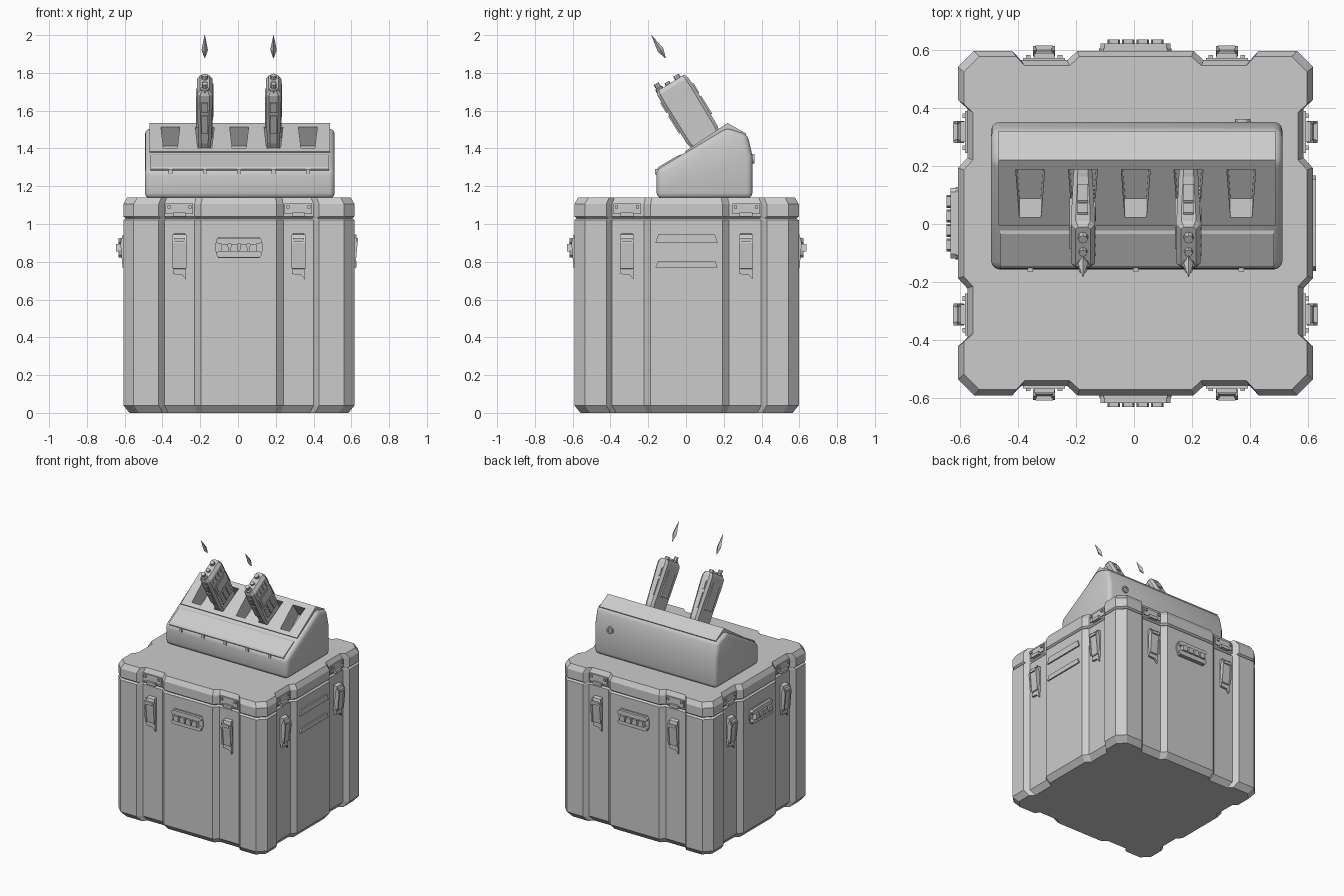
import bpy, bmesh, math
from mathutils import Matrix, Vector

if "Cube" in bpy.data.objects:
    bpy.data.objects.remove(bpy.data.objects["Cube"])


def make(name, lofts, M=Matrix()):
    """One object from a list of lofts; each loft is a list of point rings, capped at both ends."""
    bm = bmesh.new()
    for rings in lofts:
        vs = [[bm.verts.new(M @ Vector(p)) for p in r] for r in rings]
        n = len(vs[0])
        for a, b in zip(vs, vs[1:]):
            for i in range(n):
                j = (i + 1) % n
                bm.faces.new((a[i], a[j], b[j], b[i]))
        bm.faces.new(vs[0][::-1])
        bm.faces.new(vs[-1])
    bmesh.ops.recalc_face_normals(bm, faces=bm.faces)
    me = bpy.data.meshes.new(name)
    bm.to_mesh(me)
    bm.free()
    ob = bpy.data.objects.new(name, me)
    bpy.context.collection.objects.link(ob)
    return ob


def box(cx, cy, cz, sx, sy, sz):
    q = [(-1, -1), (1, -1), (1, 1), (-1, 1)]
    return [[(cx + a * sx / 2, cy + b * sy / 2, cz + h * sz / 2) for a, b in q] for h in (-1, 1)]


def ext_x(pts, x0, x1):      # (y, z) profile pushed along x
    return [[(x, a, b) for a, b in pts] for x in (x0, x1)]


def ext_y(pts, y0, y1):      # (x, z) profile pushed along y
    return [[(a, y, b) for a, b in pts] for y in (y0, y1)]


def spin(x, y, prof, n=8):   # (radius, z) profile turned about a vertical line
    return [[(x + r * math.cos(2 * math.pi * i / n), y + r * math.sin(2 * math.pi * i / n), z)
             for i in range(n)] for r, z in prof]


def modifier(ob, kind, **kw):
    m = ob.modifiers.new(kind, kind)
    for k, v in kw.items():
        setattr(m, k, v)
    bpy.ops.object.select_all(action='DESELECT')
    bpy.context.view_layer.objects.active = ob
    ob.select_set(True)
    bpy.ops.object.modifier_apply(modifier=m.name)


def smooth(ob):
    bpy.ops.object.select_all(action='DESELECT')
    bpy.context.view_layer.objects.active = ob
    ob.select_set(True)
    bpy.ops.object.shade_smooth_by_angle(angle=math.radians(35))


CASE = Matrix.Translation((0.005, 0.003, 0))
HX, HY, D = 0.612, 0.594, 0.032

# case outline: chamfered corners and two grooves per side
q = [(HX, 0.0), (HX, 0.19), (HX - D, 0.225), (HX - D, 0.395), (HX, 0.425), (HX, HY - 0.055),
     (HX - 0.055, HY), (0.425, HY), (0.395, HY - D), (0.235, HY - D), (0.2, HY)]
half = q + [(-x, y) for x, y in q[:0:-1]]
outline = half + [(-x, -y) for x, y in half]


def ring(z, inset):
    s, t = 1 - inset / HX, 1 - inset / HY
    return [(x * s, y * t, z) for x, y in outline]


make("case_body", [[ring(0, 0.032), ring(0.04, 0), ring(1.02, 0), ring(1.03, 0.012)]], CASE)
make("case_lid", [[ring(1.03, 0.012), ring(1.04, 0), ring(1.105, 0), ring(1.14, 0.02)]], CASE)

# latches, lid plates and carry handles on the four sides (built facing -y)
latch = [(0.005, 0.95), (-0.028, 0.945), (-0.042, 0.90), (-0.03, 0.765), (0.005, 0.75)]
tip = [(-0.035, 0.77), (0.035, 0.77), (0.035, 0.705), (0.015, 0.73), (-0.035, 0.735)]
grip = [(-0.125, 0.86), (-0.11, 0.82), (0.11, 0.82), (0.125, 0.86),
        (0.125, 0.895), (0.11, 0.93), (-0.11, 0.93), (-0.125, 0.895)]
for k, side in enumerate(("front", "right", "back", "left")):
    d = HX if k % 2 else HY
    S = CASE @ Matrix.Rotation(k * math.pi / 2, 4, 'Z') @ Matrix.Translation((0, -d, 0))
    for sx in (-1, 1):
        L = S @ Matrix.Translation((sx * 0.315, D, 0))
        make(side + "_latch", [
            ext_x(latch, -0.03, 0.03),
            ext_x([(y - 0.006, z) for y, z in latch[1:4]] + [(-0.012, 0.80), (-0.016, 0.90)], -0.038, -0.026),
            ext_x([(y - 0.006, z) for y, z in latch[1:4]] + [(-0.012, 0.80), (-0.016, 0.90)], 0.026, 0.038),
            box(0, -0.04, 0.915, 0.06, 0.02, 0.02),
            ext_y(tip, -0.022, -0.008)], L)
        make(side + "_lid_plate", [
            box(0, -0.002, 1.08, 0.145, 0.012, 0.055),
            box(0, -0.012, 1.05, 0.07, 0.022, 0.022),
            box(-0.055, -0.01, 1.09, 0.016, 0.014, 0.016),
            box(0.055, -0.01, 1.09, 0.016, 0.014, 0.016)], L)
    if side == "right":
        # raised bands instead of a handle
        for z0, z1, lo, hi in ((0.9, 0.945, 0.165, 0.15), (0.77, 0.805, 0.165, 0.15)):
            make("side_band", [ext_y([(-lo, z0), (lo, z0), (hi, z1), (-hi, z1)], 0.005, -0.01)], S)
    else:
        teeth = [ext_y([(x - 0.022, 0.855), (x + 0.022, 0.855), (x + 0.016, 0.895), (x - 0.016, 0.895)],
                       -0.01, -0.04) for x in (-0.075, -0.025, 0.025, 0.075)]
        make(side + "_handle", [
            ext_y(grip, 0.004, -0.008),
            ext_y([(x * 0.97, 0.91 + (z - 0.875) * 0.3) for x, z in grip], -0.004, -0.026),
            ext_y([(x * 0.97, 0.84 + (z - 0.875) * 0.3) for x, z in grip], -0.004, -0.026)] + teeth, S)

# charger housing, slotted panel and front ledge
housing = make("charger_housing", [ext_x([
    (-0.155, 1.135), (-0.158, 1.285), (0.215, 1.51), (0.325, 1.475), (0.352, 1.36), (0.352, 1.135)], -0.493, 0.512)])
modifier(housing, 'BEVEL', width=0.03, segments=3, limit_method='ANGLE', angle_limit=math.radians(25))
panel = make("charger_panel", [ext_x([
    (0.01, 1.36), (-0.005, 1.385), (0.22, 1.535), (0.32, 1.478), (0.30, 1.44)], -0.468, 0.488)])
ledge = make("charger_ledge", [ext_x([
    (-0.14, 1.27), (-0.153, 1.29), (-0.145, 1.303), (-0.035, 1.366), (0.01, 1.37), (0.01, 1.33)], -0.462, 0.482)])

BAYS = [0.006 + i * 0.182 for i in range(-2, 3)]
TILT = Matrix.Rotation(math.radians(33.7), 4, 'X')
cut = make("slot_cutter", [
    [[(x + a, b, h) for a, b in ((-0.037, -0.1), (0.037, -0.1), (0.05, 0.1), (-0.05, 0.1))]
     for h in (-0.12, 0.06)] for x in BAYS], Matrix.Translation((0, 0.105, 1.458)) @ TILT)
cut.hide_render = True
for ob in (housing, panel):
    modifier(ob, 'BOOLEAN', operation='DIFFERENCE', object=cut, solver='EXACT')
bpy.data.objects.remove(cut)
smooth(housing)

make("charger_lights", [box(x, -0.155, 1.277, 0.02, 0.018, 0.028) for x in BAYS])
make("power_socket", [spin(0.375, 0, [(0.026, 0), (0.026, 0.012), (0.016, 0.012), (0.016, 0.004)], 12)],
     Matrix.Translation((0, 0.35, 1.345)) @ Matrix.Rotation(-math.pi / 2, 4, 'X'))

# two handheld radios standing in the charger (local: y across, z along, face on +x)


def section(w, hx, hy, c=0.016):
    p = [(hx, hy - c), (hx - c, hy), (c - hx, hy), (-hx, hy - c)]
    return [(x, y, w) for x, y in p] + [(-x, -y, w) for x, y in p]


for x in (BAYS[1], BAYS[3]):
    R = Matrix.Translation((x, 0.10, 1.45)) @ Matrix.Rotation(math.radians(31.4), 4, 'X')
    make("radio_body", [[section(-0.08, 0.03, 0.08), section(0.0, 0.034, 0.088), section(0.03, 0.034, 0.094),
                         section(0.28, 0.041, 0.096), section(0.325, 0.041, 0.094),
                         section(0.348, 0.026, 0.084, 0.01)]], R)
    # screen, its frame, keypad and speaker bars
    make("radio_screen", [box(0.037, 0, 0.2, 0.012, 0.135, 0.09),
                          box(0.042, 0, 0.2, 0.006, 0.105, 0.062)], R)
    make("radio_keys", [box(0.036, (c - 1) * 0.042, 0.05 + r * 0.026, 0.012, 0.034, 0.018)
                        for r in range(4) for c in range(3)], R)
    make("radio_speaker", [box(0.041, (c - 1.5) * 0.035, 0.287, 0.008, 0.012, 0.04) for c in range(4)], R)
    # side buttons and belt clip
    make("radio_buttons", [box(0, s * 0.095, z, 0.036, 0.016, h)
                           for s in (-1, 1) for z, h in ((0.15, 0.11), (0.255, 0.06))], R)
    make("radio_clip", [box(-0.04, 0, 0.19, 0.012, 0.09, 0.19)], R)
    # knobs on top and the loose antenna tip above
    make("radio_knobs", [
        spin(0, -0.068, [(0.022, 0.33), (0.022, 0.356), (0.015, 0.36), (0.015, 0.385)]),
        spin(0, -0.015, [(0.016, 0.34), (0.014, 0.362)]),
        spin(0, 0.045, [(0.018, 0.34), (0.016, 0.368)])], R)
    make("antenna_tip", [spin(0, 0.045, [(0.002, 0.475), (0.017, 0.525), (0.001, 0.617)], 4)], R)
